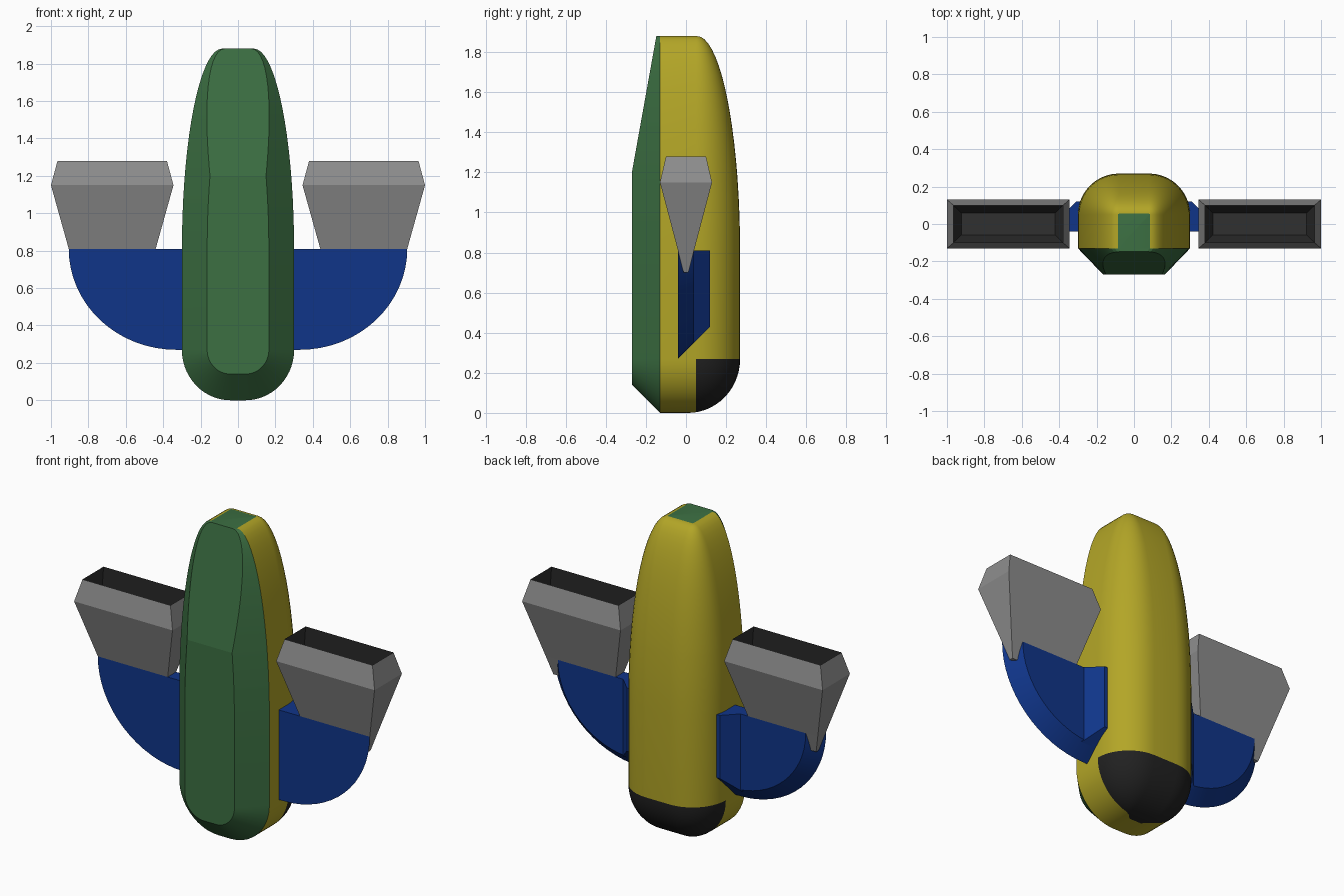
import bpy, bmesh
from math import sin, cos, pi, asin, radians

if "Cube" in bpy.data.objects:
    bpy.data.objects.remove(bpy.data.objects["Cube"])


def material(name, color):
    m = bpy.data.materials.new(name)
    m.diffuse_color = (*color, 1)
    m.use_nodes = True
    m.node_tree.nodes["Principled BSDF"].inputs["Base Color"].default_value = m.diffuse_color
    return m


GREEN = material("green", (0.045, 0.16, 0.055))
YELLOW = material("yellow", (0.45, 0.38, 0.02))
BLACK = material("black", (0.015, 0.015, 0.015))
BLUE = material("blue", (0.005, 0.035, 0.25))
DARK = material("dark", (0.03, 0.03, 0.03))
GREY = material("grey", (0.27, 0.27, 0.27))


def loft(name, rows, mats, closed=False, caps=(None, None), pick=None,
         mirror=False, angle=None):
    """Skin equal-length rows of points; caps give material slots for the ends."""
    bm = bmesh.new()
    v = [[bm.verts.new(p) for p in r] for r in rows]
    n = len(rows[0])
    for i in range(len(rows) - 1):
        for j in range(n if closed else n - 1):
            k = (j + 1) % n
            f = bm.faces.new((v[i][j], v[i][k], v[i + 1][k], v[i + 1][j]))
            f.material_index = pick(i, j) if pick else 0
    for row, slot in zip((v[0], v[-1]), caps):
        if slot is not None:
            bm.faces.new(row).material_index = slot
    bmesh.ops.remove_doubles(bm, verts=bm.verts, dist=1e-4)
    bmesh.ops.recalc_face_normals(bm, faces=bm.faces)
    me = bpy.data.meshes.new(name)
    bm.to_mesh(me)
    bm.free()
    for m in mats:
        me.materials.append(m)
    ob = bpy.data.objects.new(name, me)
    bpy.context.collection.objects.link(ob)
    if mirror:
        ob.modifiers.new("mirror", 'MIRROR').use_mirror_merge = False
    if angle:
        bpy.ops.object.select_all(action='DESELECT')
        ob.select_set(True)
        bpy.context.view_layer.objects.active = ob
        bpy.ops.object.shade_smooth_by_angle(angle=radians(angle))
    return ob


# Body outline: (half width, height, inner panel half width, panel height, panel depth)
NB = 14
outline = []
for i in range(NB + 1):
    t = pi / 2 * (1 - i / NB)
    outline.append((0.04 + 0.26 * cos(t), 0.27 - 0.27 * sin(t),
                    0.04 + 0.125 * cos(t), 0.27 - 0.13 * sin(t), 0.14))
for t in sorted([pi / 2 * i / 18 for i in range(19)] + [asin(0.4 / 1.08)]):
    w, z = 0.085 + 0.215 * cos(t), 0.8 + 1.08 * sin(t)
    k = max(0, (z - 1.2) / 0.68)
    outline.append((w, z, w - 0.135 + 0.12 * k, z, 0.14 - 0.122 * k))

# Hull with rounded back
NA = 10


def section(w, z):
    e = 0.30 - w
    r = max(0.22 - e, 0.001)
    cx, cy = w - r, 0.27 - e - r
    half = [(w, -0.13, z)]
    half += [(cx + r * cos(a), cy + r * sin(a), z)
             for a in (pi / 2 * i / NA for i in range(NA + 1))]
    return half + [(-x, y, z) for x, y, z in reversed(half)]


loft("hull", [section(o[0], o[1]) for o in outline], [YELLOW, BLACK, GREEN],
     caps=(0, 2), pick=lambda i, j: int(i < NB and 1 <= j <= 2 * NA + 1), angle=30)

# Chamfered front panel
loft("front_panel",
     [[(w, -0.13, z), (wi, -0.13 - d, zi), (-wi, -0.13 - d, zi), (-w, -0.13, z)]
      for w, z, wi, zi, d in outline], [GREEN], caps=(0, 0), angle=9)


# Wings with a quarter-round lower edge, chamfered toward the back
def wing_ring(y):
    d = y + 0.04
    pts = [(0.26, y, 0.81), (0.26, y, 0.27 + d)]
    for i in range(17):
        a = pi / 2 * i / 16
        pts.append((0.33 + (0.575 - d) * sin(a), y, 0.81 - (0.54 - d) * cos(a)))
    return pts


loft("wing", [wing_ring(-0.04), wing_ring(0.04)], [BLUE], closed=True,
     caps=(0, 0), mirror=True, angle=20)

# Thicker wing roots
plan = [(0.26, 0.03, 0.34), (0.40, 0.03, 0.34), (0.31, 0.12, 0.43), (0.26, 0.12, 0.43)]
loft("wing_root", [[(x, y, z) for x, y, z in plan], [(x, y, 0.81) for x, y, _ in plan]],
     [BLUE], closed=True, caps=(0, 0), mirror=True)


# Flared pods, open at the top with a dark interior
def box_ring(hx, hy, z):
    return [(0.6725 + sx * hx, sy * hy, z)
            for sx, sy in ((1, 1), (-1, 1), (-1, -1), (1, -1))]


pod = [(0.202, 0.012, 0.70), (0.2325, 0.04, 0.81), (0.3275, 0.13, 1.15),
       (0.2925, 0.10, 1.28), (0.315, 0.12, 1.15), (0.25, 0.058, 0.90)]
loft("pod", [box_ring(*p) for p in pod], [GREY, DARK], closed=True, caps=(0, 1),
     pick=lambda i, j: int(i >= 3), mirror=True)
